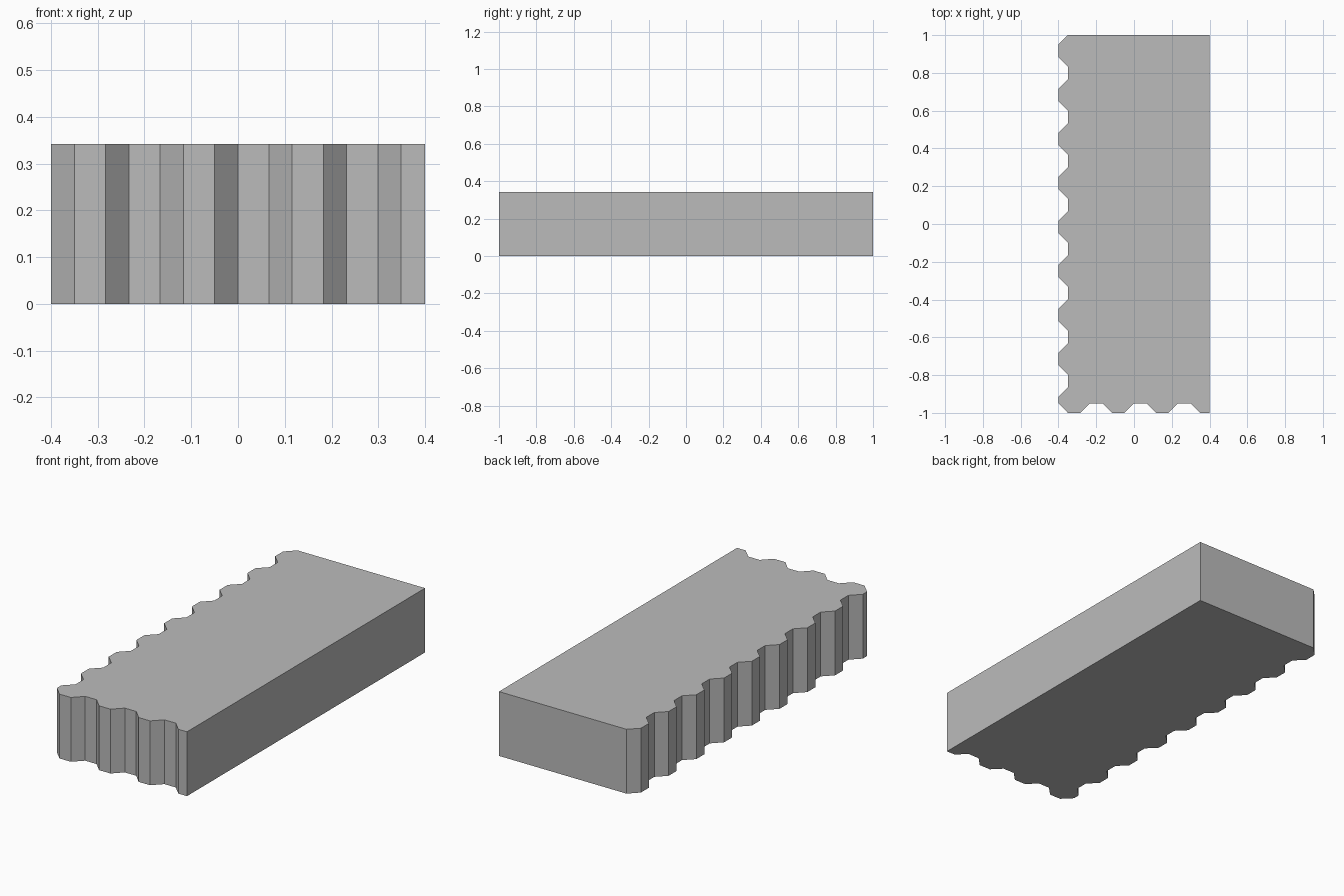
import bpy
import bmesh

cube = bpy.data.objects.get("Cube")
if cube:
    bpy.data.objects.remove(cube, do_unlink=True)

HALF_WIDTH, HALF_LENGTH, HEIGHT = 0.4, 1.0, 0.342
DEPTH = 0.05      # groove depth
FLAT = 0.067      # flat crest of a tooth and flat floor of a groove
SLOPE = 0.0495    # run of a sloping groove wall
PITCH = 2 * (FLAT + SLOPE)


def groove(start):
    """Positions along an edge and depths of one groove after a tooth."""
    a = start + FLAT
    b = a + SLOPE
    c = b + FLAT
    return [(a, 0), (b, DEPTH), (c, DEPTH), (c + SLOPE, 0)]


# Outline: straight back and left edges, toothed right and front edges
outline = [(HALF_WIDTH, -HALF_LENGTH), (HALF_WIDTH, HALF_LENGTH),
           (-HALF_WIDTH + DEPTH, HALF_LENGTH),
           (-HALF_WIDTH, HALF_LENGTH - DEPTH)]
for i in range(8):
    outline += [(-HALF_WIDTH + d, HALF_LENGTH - DEPTH - s)
                for s, d in groove(i * PITCH)]
outline += [(-HALF_WIDTH, -HALF_LENGTH + DEPTH),
            (-HALF_WIDTH + DEPTH, -HALF_LENGTH)]
for i in range(3):
    outline += [(-HALF_WIDTH + DEPTH + s, -HALF_LENGTH + d)
                for s, d in groove(i * PITCH)]

# Extrude the outline into a block
bm = bmesh.new()
base = bm.faces.new([bm.verts.new((x, y, 0)) for x, y in outline])
top = bmesh.ops.extrude_face_region(bm, geom=[base], use_keep_orig=True)
top_verts = [v for v in top["geom"] if isinstance(v, bmesh.types.BMVert)]
bmesh.ops.translate(bm, verts=top_verts, vec=(0, 0, HEIGHT))
bmesh.ops.recalc_face_normals(bm, faces=bm.faces)
mesh = bpy.data.meshes.new("grooved_block")
bm.to_mesh(mesh)
bm.free()

# Plain grey material
grey = bpy.data.materials.new("plain_grey")
grey.use_nodes = True
colour = (0.5, 0.5, 0.5, 1)
grey.diffuse_color = colour
grey.node_tree.nodes["Principled BSDF"].inputs["Base Color"].default_value = colour
mesh.materials.append(grey)

block = bpy.data.objects.new("grooved_block", mesh)
bpy.context.collection.objects.link(block)
